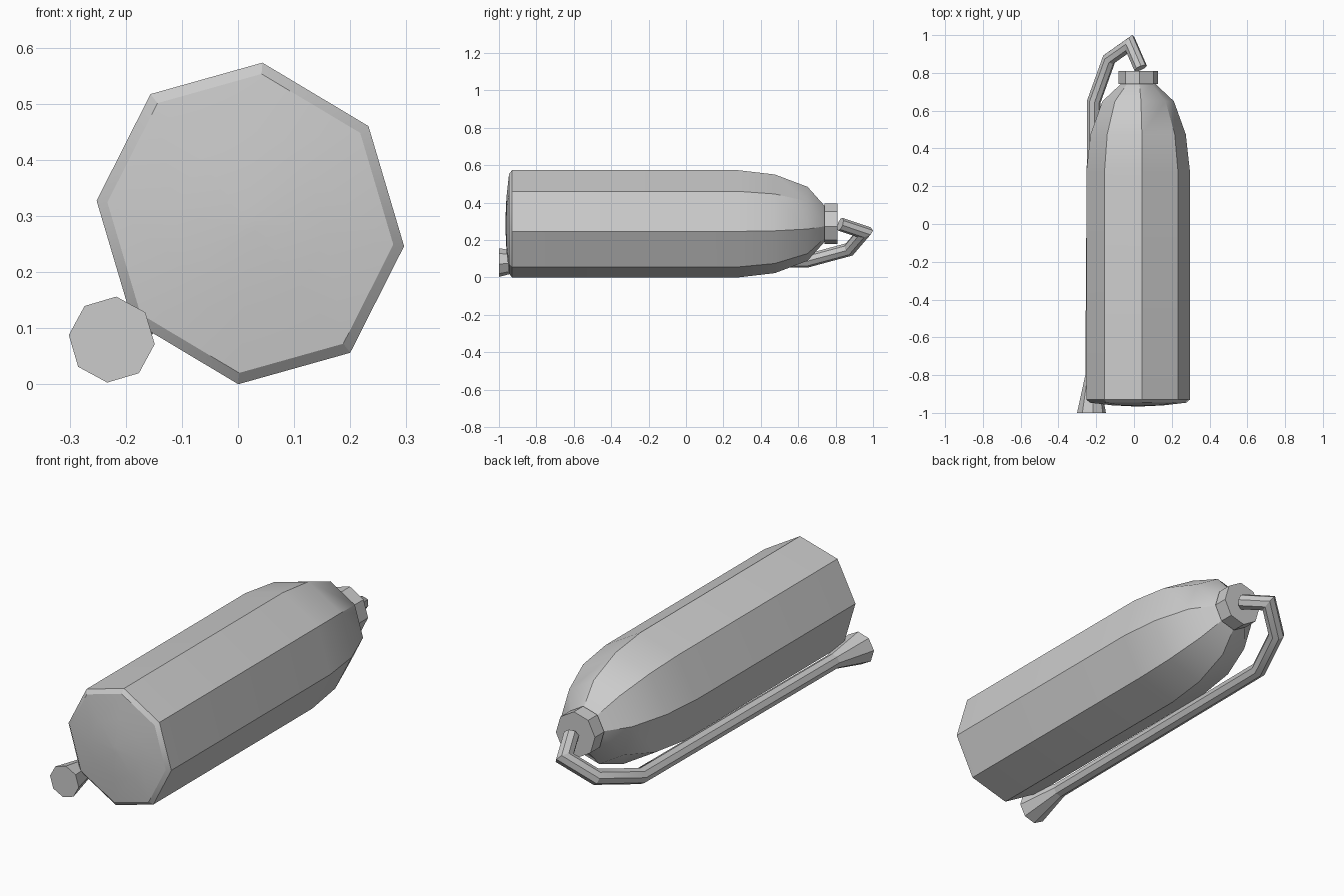
import bpy, bmesh, math
from mathutils import Vector

cube = bpy.data.objects.get("Cube")
if cube:
    bpy.data.objects.remove(cube)

grey = bpy.data.materials.new("plain_grey")
grey.use_nodes = True
COLOUR = (0.6, 0.6, 0.6, 1)
grey.diffuse_color = COLOUR
grey.node_tree.nodes["Principled BSDF"].inputs["Base Color"].default_value = COLOUR


def loft(name, rings):
    """Skin equal-sized rings of points and cap both ends."""
    bm = bmesh.new()
    loops = [[bm.verts.new(p) for p in ring] for ring in rings]
    n = len(loops[0])
    for a, b in zip(loops, loops[1:]):
        for i in range(n):
            j = (i + 1) % n
            bm.faces.new((a[i], a[j], b[j], b[i]))
    bm.faces.new(loops[0])
    bm.faces.new(loops[-1])
    bmesh.ops.recalc_face_normals(bm, faces=bm.faces)
    mesh = bpy.data.meshes.new(name)
    bm.to_mesh(mesh)
    bm.free()
    mesh.materials.append(grey)
    obj = bpy.data.objects.new(name, mesh)
    bpy.context.collection.objects.link(obj)
    bpy.ops.object.select_all(action='DESELECT')
    obj.select_set(True)
    bpy.context.view_layer.objects.active = obj
    bpy.ops.object.shade_smooth_by_angle(angle=math.radians(30))
    return obj


# Slightly squashed octagon shared by the tank and its neck
half = [(0.0215, 0.2865), (0.2105, 0.1735), (0.274, -0.0405), (0.178, -0.2305)]
octagon = half + [(-x, -z) for x, z in half]


def section(y, s):
    return [Vector((0.022 + x * s, y, 0.287 + z * s)) for x, z in octagon]


# Tank: domed base, bevelled rim, straight wall, rounded shoulder
tank_profile = [(-0.966, 0.05), (-0.96, 0.5), (-0.946, 0.93), (-0.93, 1), (0.28, 1),
                (0.475, 0.92), (0.65, 0.69), (0.745, 0.32)]
loft("tank", [section(y, s) for y, s in tank_profile])

# Neck collar
loft("neck", [section(0.74, 0.38), section(0.81, 0.38)])

# Hose with mitred bends, from the nozzle end up to the neck
path = [Vector(p) for p in [(-0.222, -0.8, 0.09), (-0.212, 0.65, 0.09), (-0.132, 0.873, 0.15),
                            (-0.02, 0.952, 0.242), (0.035, 0.825, 0.285)]]


def circle(centre, radius, sides=8):
    turn = [math.radians(84) - k * math.tau / sides for k in range(sides)]
    return [centre + radius * Vector((math.cos(t), 0, math.sin(t))) for t in turn]


rings = [circle(path[0], 0.036)]
for i in range(1, len(path)):
    d = (path[i] - path[i - 1]).normalized()
    normal = d
    if i + 1 < len(path):
        normal = d + (path[i + 1] - path[i]).normalized()
    rings.append([p + d * ((path[i] - p).dot(normal) / d.dot(normal)) for p in rings[-1]])
loft("hose", rings)

# Flared nozzle
loft("nozzle", [circle(Vector((-0.225, -1, 0.08)), 0.077), circle(path[0], 0.036)])
